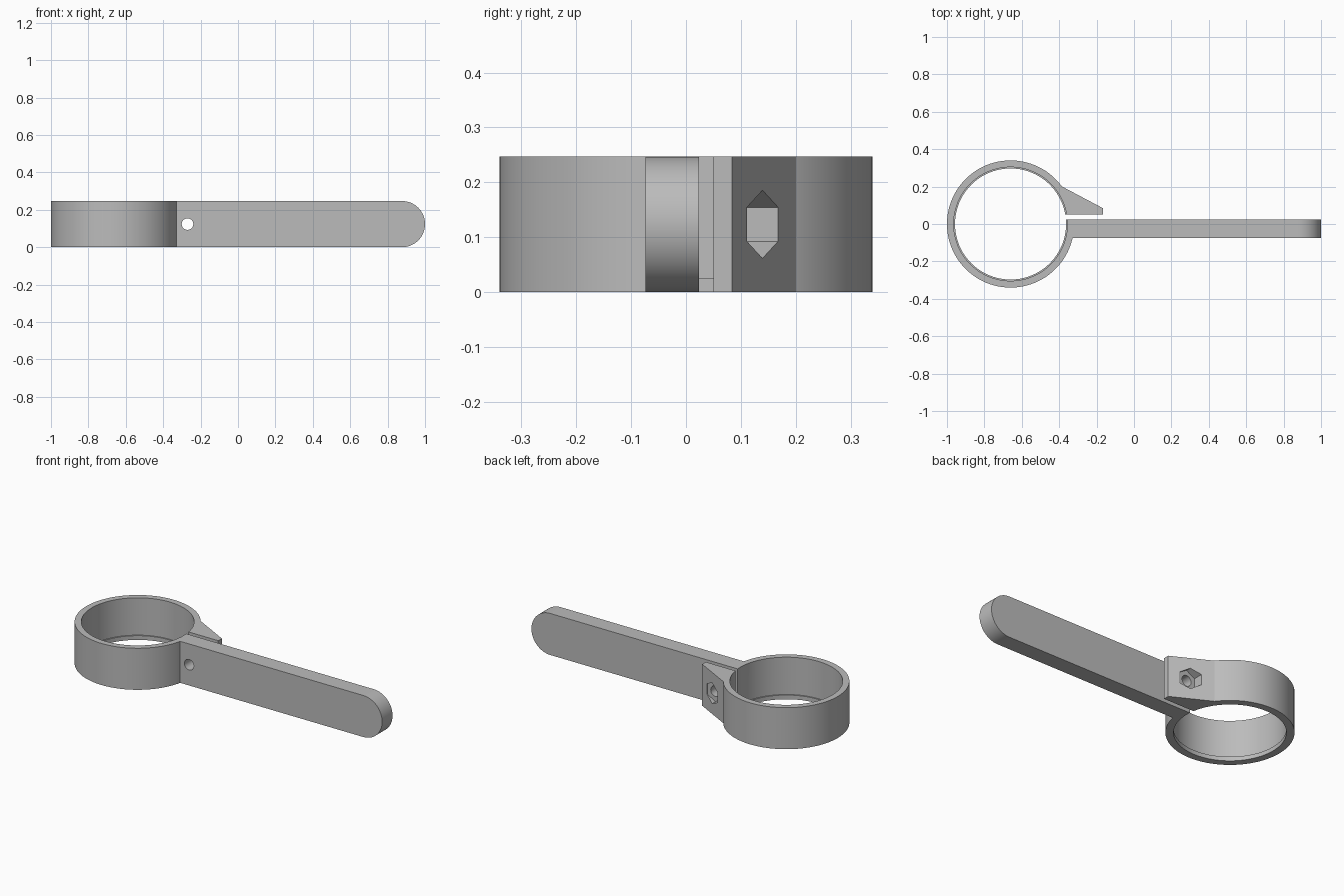
import bpy
import bmesh
import math
from mathutils import Matrix

if "Cube" in bpy.data.objects:
    bpy.data.objects.remove(bpy.data.objects["Cube"])

HEIGHT = 0.247
MID = HEIGHT / 2
RING_X = -0.66
BOLT_X = -0.27

grey = bpy.data.materials.new("plain_grey")
grey.use_nodes = True
colour = (0.5, 0.5, 0.5, 1)
grey.diffuse_color = colour
grey.node_tree.nodes["Principled BSDF"].inputs["Base Color"].default_value = colour


def prism(name, points, low, high, along_y=False):
    """Extrude an xy profile along z, or an xz profile along y."""
    bm = bmesh.new()
    if along_y:
        verts = [bm.verts.new((a, low, b)) for a, b in points]
        step = (0, high - low, 0)
    else:
        verts = [bm.verts.new((a, b, low)) for a, b in points]
        step = (0, 0, high - low)
    base = bm.faces.new(verts)
    top = bmesh.ops.extrude_face_region(bm, geom=[base])["geom"]
    bmesh.ops.translate(bm, vec=step, verts=[v for v in top if isinstance(v, bmesh.types.BMVert)])
    bmesh.ops.recalc_face_normals(bm, faces=bm.faces)
    mesh = bpy.data.meshes.new(name)
    bm.to_mesh(mesh)
    bm.free()
    mesh.materials.append(grey)
    obj = bpy.data.objects.new(name, mesh)
    bpy.context.collection.objects.link(obj)
    return obj


def arc(cx, cy, radius, count, start=0, sweep=2 * math.pi):
    steps = count if sweep >= 2 * math.pi else count - 1
    return [(cx + radius * math.cos(start + sweep * i / steps),
             cy + radius * math.sin(start + sweep * i / steps)) for i in range(count)]


def combine(body, tool, operation):
    """Apply a boolean and remove the helper."""
    tool.hide_render = True
    mod = body.modifiers.new("combine", 'BOOLEAN')
    mod.operation = operation
    mod.solver = 'EXACT'
    mod.object = tool
    bpy.context.view_layer.objects.active = body
    bpy.ops.object.modifier_apply(modifier=mod.name)
    bpy.data.objects.remove(tool)


# Clamp ring
clamp = prism("clamp_with_handle", arc(RING_X, 0, 0.34, 96), 0, HEIGHT)

# Wedge-shaped clamping tab
tab = [(-0.5, 0.04), (-0.165, 0.04), (-0.165, 0.084), (-0.388, 0.202), (-0.5, 0.202)]
combine(clamp, prism("clamping_tab", tab, 0, HEIGHT), 'UNION')

# Flat handle with a round end
outline = [(-0.42, 0)] + arc(1 - MID, MID, MID, 33, -math.pi / 2, math.pi) + [(-0.42, HEIGHT)]
combine(clamp, prism("handle", outline, -0.074, 0.024, along_y=True), 'UNION')

# Bore with a thin lip left at the bottom
combine(clamp, prism("lip_opening", arc(RING_X, 0, 0.297, 96), -0.1, 0.4), 'DIFFERENCE')
combine(clamp, prism("bore", arc(RING_X, 0, 0.304, 96), 0.025, 0.4), 'DIFFERENCE')

# Clamping slot
slot = [(RING_X, 0.024), (0, 0.024), (0, 0.05), (RING_X, 0.05)]
combine(clamp, prism("slot", slot, -0.1, 0.4), 'DIFFERENCE')

# Bolt hole and hexagonal nut pocket
combine(clamp, prism("bolt_hole", arc(BOLT_X, MID, 0.031, 32), -0.2, 0.4, along_y=True), 'DIFFERENCE')
hexagon = arc(BOLT_X, MID, 0.062, 6, math.pi / 2)
combine(clamp, prism("nut_pocket", hexagon, 0.109, 0.4, along_y=True), 'DIFFERENCE')

# Smooth the curved walls and keep the edges sharp
bpy.ops.object.select_all(action='DESELECT')
clamp.select_set(True)
bpy.context.view_layer.objects.active = clamp
bpy.ops.object.shade_smooth_by_angle(angle=math.radians(25))
